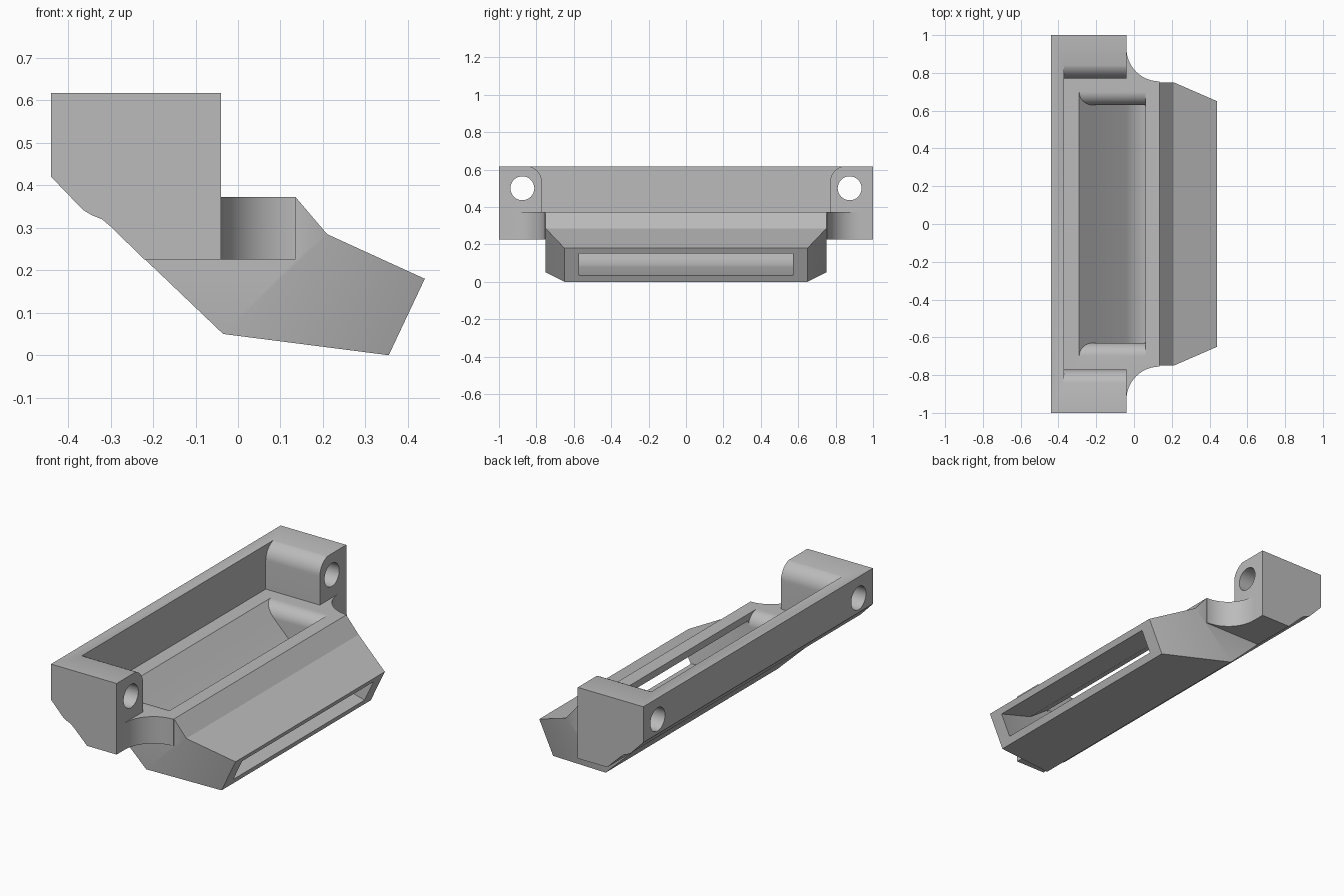
import bpy, bmesh, math

cube = bpy.data.objects.get("Cube")
if cube:
    bpy.data.objects.remove(cube, do_unlink=True)

grey = bpy.data.materials.new("plain_grey")
grey.use_nodes = True
grey.diffuse_color = (0.5, 0.5, 0.5, 1)
grey.node_tree.nodes["Principled BSDF"].inputs["Base Color"].default_value = grey.diffuse_color


def loft(name, rings, caps=None):
    """Closed solid through matching rings; caps may split the end faces."""
    bm = bmesh.new()
    rows = [[bm.verts.new(p) for p in ring] for ring in rings]
    n = len(rows[0])
    for a, b in zip(rows, rows[1:]):
        for i in range(n):
            j = (i + 1) % n
            bm.faces.new((a[i], a[j], b[j], b[i]))
    for row in (rows[0], rows[-1]):
        for cap in caps or [range(n)]:
            bm.faces.new([row[i] for i in cap])
    bmesh.ops.recalc_face_normals(bm, faces=bm.faces)
    mesh = bpy.data.meshes.new(name)
    bm.to_mesh(mesh)
    bm.free()
    mesh.materials.append(grey)
    obj = bpy.data.objects.new(name, mesh)
    bpy.context.collection.objects.link(obj)
    return obj


def across(name, profile, caps=None):
    """Solid mirrored about y = 0 from (x, z, half width) points."""
    return loft(name, [[(x, s * w, z) for x, z, w in profile] for s in (-1, 1)], caps)


def along_x(name, profile, x0, x1):
    return loft(name, [[(x, y, z) for y, z in profile] for x in (x0, x1)])


def arc(cx, cy, r, start, end, steps=14):
    angles = [math.radians(start + (end - start) * i / steps) for i in range(steps + 1)]
    return [(cx + r * math.cos(a), cy + r * math.sin(a)) for a in angles]


def combine(target, tool, operation):
    mod = target.modifiers.new("combine", 'BOOLEAN')
    mod.operation, mod.solver, mod.object = operation, 'EXACT', tool
    bpy.context.view_layer.objects.active = target
    bpy.ops.object.modifier_apply(modifier=mod.name)
    bpy.data.objects.remove(tool, do_unlink=True)


SHELF = 0.373   # level of the recess floor
EAR_BOTTOM = 0.225

# Full-width mounting block
body = across("duct_body", [(x, z, 1.0) for x, z in (
    (-0.44, 0.617), (-0.44, 0.42), (-0.365, 0.342), (-0.345, 0.33), (-0.32, 0.32),
    (-0.30, 0.303), (-0.22, EAR_BOTTOM), (-0.04, EAR_BOTTOM), (-0.04, 0.617))])

# Recess between the ears, with rounded ear tops
side = [(0.77, SHELF)] + arc(0.86, 0.53, 0.09, 180, 90) + [(0.86, 0.7)]
recess = along_x("recess_cutter", side + [(-y, z) for y, z in reversed(side)], -0.37, 0.1)
combine(body, recess, 'DIFFERENCE')

# Hopper and tapered nozzle
hopper = across("hopper", [
    (-0.30, SHELF, 0.75), (-0.30, 0.303, 0.75), (-0.035, 0.05, 0.75), (0.355, 0, 0.65),
    (0.44, 0.18, 0.65), (0.21, 0.285, 0.75), (0.135, SHELF, 0.75)],
    caps=[(0, 1, 2, 5, 6), (2, 3, 4, 5)])
combine(body, hopper, 'UNION')

# Concave gussets and bolt holes at both ends
for s in (-1, 1):
    outline = [(-0.1, 0.7), (-0.1, 0.93)] + arc(0.135, 0.93, 0.175, 180, 270) + [(0.135, 0.7)]
    gusset = loft("gusset", [[(x, s * y, z) for x, y in outline] for z in (EAR_BOTTOM, SHELF)])
    combine(body, gusset, 'UNION')
    hole = along_x("hole_cutter", arc(s * 0.875, 0.5, 0.064, 0, 348.75, 31), -0.6, 0.2)
    combine(body, hole, 'DIFFERENCE')

# Air channel from the open top to the outlet slot
channel = across("channel_cutter", [
    (-0.29, 0.45, 0.63), (-0.29, SHELF, 0.63), (-0.04, 0.123, 0.63), (0.0, 0.093, 0.63),
    (0.05, 0.077, 0.63), (0.371, 0.035, 0.572), (0.42, 0.028, 0.565), (0.475, 0.13, 0.565),
    (0.426, 0.15, 0.572), (0.18, 0.25, 0.63), (0.06, 0.335, 0.63), (0.06, 0.45, 0.63)],
    caps=[(0, 1, 2, 3, 4, 9, 10, 11), (4, 5, 8, 9), (5, 6, 7, 8)])
combine(body, channel, 'DIFFERENCE')

# Rounded lips at the channel ends
lip = arc(0.70, 0.303, 0.07, 180, 90) + [(0.70, 0.45)]
rings = []
for w, z in lip:
    x0 = max(0.083 - z, -0.29)
    rings.append([(x0, -w, z), (0.06, -w, z), (0.06, w, z), (x0, w, z)])
combine(body, loft("lip_cutter", rings), 'DIFFERENCE')

bpy.ops.object.select_all(action='DESELECT')
body.select_set(True)
bpy.context.view_layer.objects.active = body
bpy.ops.object.shade_smooth_by_angle(angle=math.radians(25))
